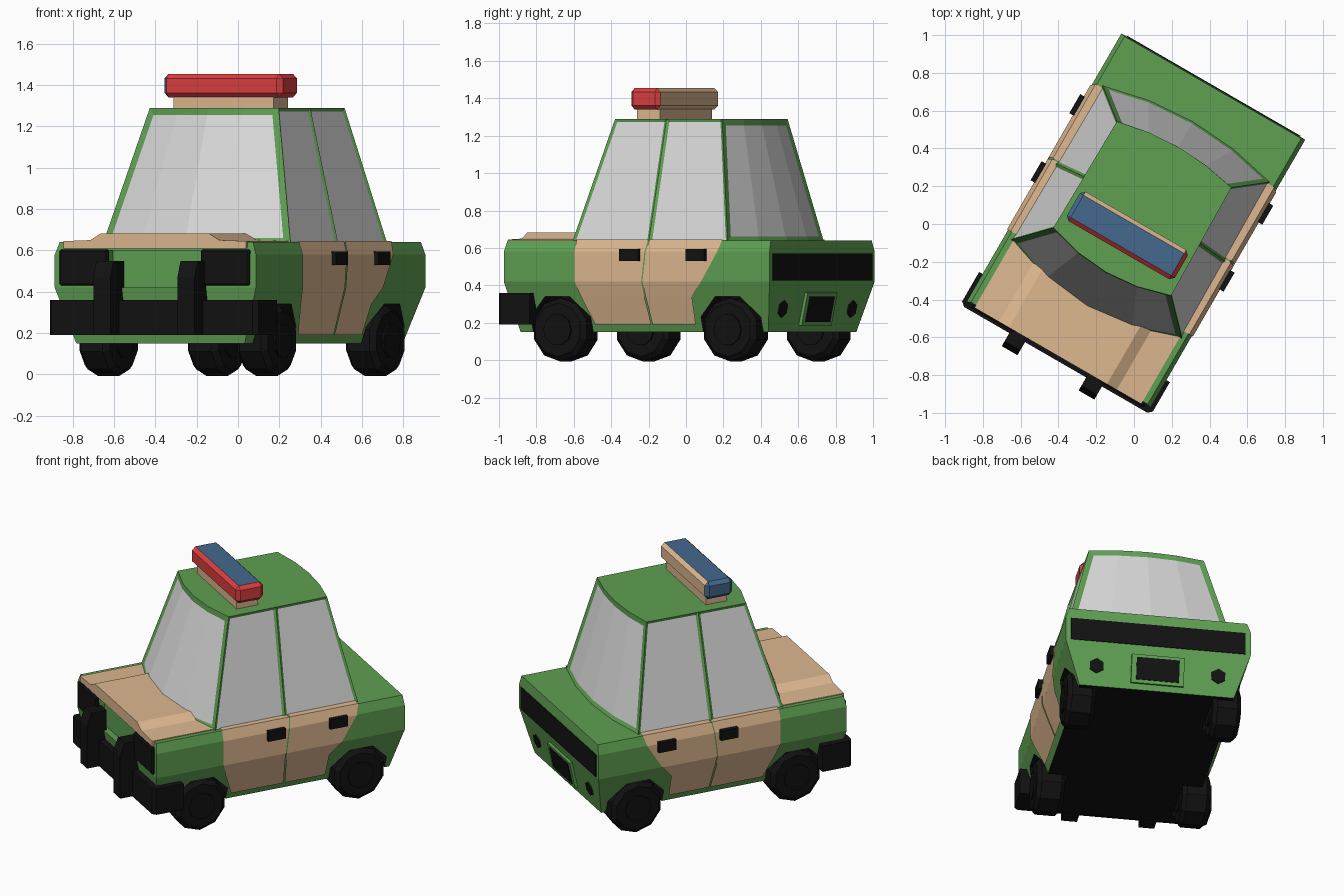
import bpy, bmesh, math
from mathutils import Matrix, Vector

if "Cube" in bpy.data.objects:
    bpy.data.objects.remove(bpy.data.objects["Cube"])

MATS = {}
for name, col in {
    "green paint": (0.115, 0.35, 0.085), "tan paint": (0.73, 0.48, 0.28),
    "pale glass": (0.68, 0.68, 0.68), "black trim": (0.006, 0.006, 0.006),
    "red lamp": (0.72, 0.05, 0.05), "blue lamp": (0.06, 0.14, 0.27)}.items():
    m = bpy.data.materials.new(name)
    m.diffuse_color = (*col, 1)
    m.use_nodes = True
    m.node_tree.nodes["Principled BSDF"].inputs["Base Color"].default_value = m.diffuse_color
    MATS[name.split()[-2 if name.split()[1] != "glass" else 1]] = m
GREEN, TAN, GLASS, BLACK = MATS["green"], MATS["tan"], MATS["glass"], MATS["black"]
RED, BLUE = MATS["red"], MATS["blue"]


def finish(bm, name, *mats, normals=True):
    if normals:
        bmesh.ops.recalc_face_normals(bm, faces=bm.faces[:])
    me = bpy.data.meshes.new(name)
    bm.to_mesh(me)
    bm.free()
    ob = bpy.data.objects.new(name, me)
    bpy.context.collection.objects.link(ob)
    for m in mats:
        me.materials.append(m)
    return ob


def box(name, x, y, z, mat, bevel=0, tilt=None):
    """Box from (min, max) ranges, optionally tilted about x round its centre."""
    bm = bmesh.new()
    bmesh.ops.create_cube(bm, size=1)
    c = Vector((sum(x) / 2, sum(y) / 2, sum(z) / 2))
    s = (x[1] - x[0], y[1] - y[0], z[1] - z[0])
    bmesh.ops.scale(bm, vec=s, verts=bm.verts)
    if bevel:
        bmesh.ops.bevel(bm, geom=bm.edges[:], offset=bevel, segments=1, affect='EDGES')
    bm.transform(Matrix.Translation(c) @ Matrix.Rotation(tilt or 0, 4, 'X'))
    return finish(bm, name, mat)


def cyl(name, sides, r1, r2, depth, loc, rot, mat, bevel=0):
    bm = bmesh.new()
    bmesh.ops.create_cone(bm, cap_ends=True, segments=sides, radius1=r1, radius2=r2, depth=depth)
    if bevel:
        rim = [e for e in bm.edges if abs(e.verts[0].co.z - e.verts[1].co.z) < 1e-5]
        bmesh.ops.bevel(bm, geom=rim, offset=bevel, segments=1, affect='EDGES')
    bm.transform(Matrix.Translation(loc) @ rot)
    return finish(bm, name, mat)


def prism(name, pts, vec, mat):
    """Closed outline extruded along a vector."""
    bm = bmesh.new()
    f = bm.faces.new([bm.verts.new(p) for p in pts])
    r = bmesh.ops.extrude_face_region(bm, geom=[f])
    bmesh.ops.translate(bm, vec=vec, verts=[v for v in r["geom"] if isinstance(v, bmesh.types.BMVert)])
    return finish(bm, name, mat)


def loft(rings):
    bm = bmesh.new()
    vs = [[bm.verts.new(p) for p in r] for r in rings]
    n = len(vs[0])
    walls = [[bm.faces.new((a[i], a[(i + 1) % n], b[(i + 1) % n], b[i])) for i in range(n)]
             for a, b in zip(vs, vs[1:])]
    bm.faces.new(vs[0][::-1])
    bm.faces.new(vs[-1])
    return bm, walls


def cut(ob, cutter):
    mod = ob.modifiers.new("cut", 'BOOLEAN')
    mod.operation, mod.object, mod.solver = 'DIFFERENCE', cutter, 'EXACT'
    mod.material_mode = 'TRANSFER'
    bpy.context.view_layer.objects.active = ob
    bpy.ops.object.modifier_apply(modifier="cut")
    bpy.data.objects.remove(cutter)


SIDE_AXIS = Matrix.Rotation(math.pi / 2, 4, 'Y')
BACK_AXIS = Matrix.Rotation(math.pi / 2, 4, 'X')
FRONT_WHEEL, REAR_WHEEL = -0.486, 0.564

# Lower body: stacked rectangles, black underside
levels = [(0.15, 0.47, -0.75, 0.78), (0.42, 0.562, -0.80, 0.84),
          (0.58, 0.562, -0.80, 0.84), (0.64, 0.54, -0.79, 0.835)]
bm, _ = loft([[(-w, f, z), (w, f, z), (w, b, z), (-w, b, z)] for z, w, f, b in levels])
for f in bm.faces:
    f.material_index = 1 if f.normal.z < -0.9 or f.calc_center_median().z < 0.16 else 0
body = finish(bm, "lower_body", GREEN, BLACK)
# Wheel arches and recessed grille
for s in (-1, 1):
    for y in (FRONT_WHEEL, REAR_WHEEL):
        cut(body, cyl("arch_cutter", 8, 0.2, 0.2, 0.3, (s * 0.5, y, 0.155),
                      SIDE_AXIS @ Matrix.Rotation(math.pi / 8, 4, 'Z'), BLACK))
cut(body, box("grille_cutter", (-0.26, 0.26), (-0.95, -0.76), (0.42, 0.60), GREEN))

# Cabin: bowed front and back, windows inset into its walls
def cabin_ring(z, wf, wb, front, back, bow_f, bow_b, mid):
    t = [-1, -0.5, 0, 0.5, 1]
    return ([(k * wf, front - bow_f * (1 - k * k), z) for k in t] + [((wf + wb) / 2, mid, z)] +
            [(-k * wb, back + bow_b * (1 - k * k), z) for k in t] + [(-(wf + wb) / 2, mid, z)])

bm, walls = loft([cabin_ring(0.63, 0.525, 0.515, -0.40, 0.555, 0.125, 0.075, 0.07),
                  cabin_ring(1.29, 0.36, 0.35, -0.23, 0.425, 0.065, 0.045, 0.085)])
w = walls[0]
for group, frame in ((w[0:4], 0.035), (w[6:10], 0.035),
                     ([w[4]], 0.015), ([w[5]], 0.015), ([w[10]], 0.015), ([w[11]], 0.015)):
    bm.normal_update()
    bmesh.ops.inset_region(bm, faces=group, thickness=frame, depth=-0.008, use_even_offset=True)
    for f in group:
        f.material_index = 1
finish(bm, "cabin", GREEN, GLASS, normals=False)

# Hood with raised centre
hood = [(-0.51, 0.61), (-0.51, 0.645), (-0.36, 0.65), (-0.30, 0.683),
        (0.30, 0.683), (0.36, 0.65), (0.51, 0.645), (0.51, 0.61)]
prism("hood", [(x, -0.806, z) for x, z in hood], (0, 0.42, 0), TAN)

# Doors: thin skins following the body side (half width, z, front, seam, rear)
rows = [(0.495, 0.646, -0.36, 0.085, 0.54), (0.546, 0.645, -0.36, 0.085, 0.54),
        (0.568, 0.58, -0.36, 0.075, 0.52), (0.568, 0.42, -0.36, 0.055, 0.42),
        (0.543, 0.34, -0.335, 0.06, 0.35), (0.493, 0.19, -0.275, 0.075, 0.345)]
for s, side in ((-1, "left"), (1, "right")):
    for d, part in ((0, "front"), (1, "rear")):
        bm = bmesh.new()
        g = 0.004
        vs = [[bm.verts.new((s * r[0], y, r[1])) for y in
               ((r[2], r[3] - g) if d == 0 else (r[3] + g, r[4]))] for r in rows]
        for a, b in zip(vs, vs[1:]):
            q = (a[0], b[0], b[1], a[1])
            bm.faces.new(q if s > 0 else q[::-1])
        finish(bm, f"{side}_{part}_door", TAN, normals=False)
        y = (-0.015, 0.395)[d]
        box(f"{side}_{part}_handle", sorted((s * 0.54, s * 0.59)), (y - 0.058, y + 0.058),
            (0.53, 0.595), BLACK)
    # Headlight, bumper upright and tail lamp on each side
    box(f"{side}_headlight", sorted((s * 0.26, s * 0.53)), (-0.815, -0.76), (0.43, 0.605), BLACK, 0.008)
    upright = [(-0.78, 0.19), (-0.91, 0.19), (-0.91, 0.47), (-0.88, 0.55), (-0.78, 0.55)]
    prism(f"{side}_bumper_upright", [(s * 0.235 - 0.048, y, z) for y, z in upright],
          (0.096, 0, 0), BLACK)
    cyl(f"{side}_tail_lamp", 6, 0.047, 0.047, 0.02, (s * 0.37, 0.806, 0.275),
        Matrix.Rotation(-0.21, 4, 'X') @ BACK_AXIS, BLACK)
    # Wheels with hubs
    for y, part in ((FRONT_WHEEL, "front"), (REAR_WHEEL, "rear")):
        cyl(f"{side}_{part}_wheel", 10, 0.17, 0.17, 0.17, (s * 0.442, y, 0.163),
            SIDE_AXIS @ Matrix.Rotation(math.pi / 10, 4, 'Z'), BLACK, 0.025)
        cyl(f"{side}_{part}_hub", 10, 0.085, 0.085, 0.19, (s * 0.442, y, 0.163), SIDE_AXIS, BLACK)

# Wrap-around front bumper
half = [(0.56, -0.83), (0.583, -0.81), (0.583, -0.63), (0.51, -0.63), (0.49, -0.74)]
outline = half + [(-x, y) for x, y in reversed(half)]
prism("front_bumper", [(x, y, 0.19) for x, y in outline], (0, 0, 0.17), BLACK)

# Rear lamp strip and plate holder
box("rear_lamp_strip", (-0.53, 0.53), (0.83, 0.845), (0.425, 0.57), BLACK)
box("plate_frame", (-0.16, 0.16), (0.795, 0.825), (0.185, 0.365), GREEN, tilt=-0.21)
box("plate_panel", (-0.13, 0.13), (0.80, 0.83), (0.205, 0.345), BLACK, tilt=-0.21)

# Roof light bar, coloured by face direction
box("light_bar_base", (-0.28, 0.28), (-0.14, 0.0), (1.28, 1.35), TAN)
bar = box("light_bar", (-0.33, 0.33), (-0.16, 0.02), (1.34, 1.455), BLUE, 0.022)
bar.data.materials.append(RED)
bar.data.materials.append(TAN)
for p in bar.data.polygons:
    n = p.normal
    if n.y > 0.6 and abs(n.x) < 0.5 or n.z < -0.9:
        p.material_index = 2
    elif n.x > 0.5 or (n.y < -0.6 and n.x > -0.5):
        p.material_index = 1

# Whole car is parked at an angle
for ob in bpy.data.objects:
    ob.data.transform(Matrix.Rotation(math.radians(-30), 4, 'Z'))
